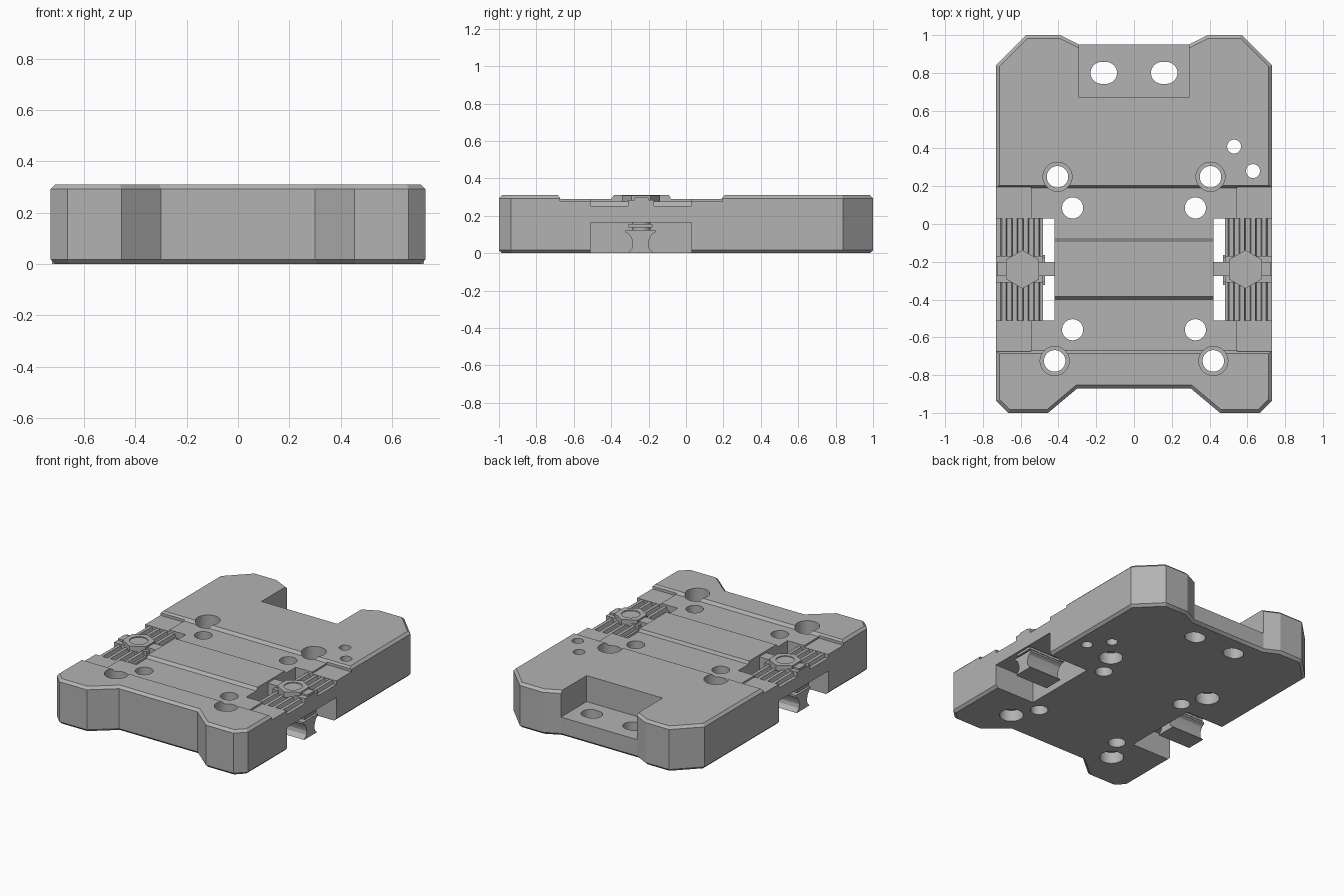
import bpy, bmesh, math
from mathutils import Matrix

cube = bpy.data.objects.get("Cube")
if cube:
    bpy.data.objects.remove(cube, do_unlink=True)

grey = bpy.data.materials.new("machined_grey")
grey.use_nodes = True
grey.diffuse_color = (0.45, 0.45, 0.45, 1)
grey.node_tree.nodes["Principled BSDF"].inputs["Base Color"].default_value = (0.45, 0.45, 0.45, 1)


def add(name, bm):
    bmesh.ops.recalc_face_normals(bm, faces=bm.faces)
    mesh = bpy.data.meshes.new(name)
    bm.to_mesh(mesh)
    bm.free()
    mesh.materials.append(grey)
    ob = bpy.data.objects.new(name, mesh)
    bpy.context.collection.objects.link(ob)
    return ob


def prism(points, lo, hi, axis="z"):
    """Extrude a profile: xy points along z, yz points along x, or xz points along y."""
    place = {"z": lambda a, b, t: (a, b, t),
             "x": lambda a, b, t: (t, a, b),
             "y": lambda a, b, t: (a, t, b)}[axis]
    bm = bmesh.new()
    low = [bm.verts.new(place(a, b, lo)) for a, b in points]
    high = [bm.verts.new(place(a, b, hi)) for a, b in points]
    bm.faces.new(low)
    bm.faces.new(high)
    n = len(points)
    for i in range(n):
        j = (i + 1) % n
        bm.faces.new((low[i], low[j], high[j], high[i]))
    return bm


def box(x0, x1, y0, y1, z0, z1):
    return prism([(x0, y0), (x1, y0), (x1, y1), (x0, y1)], z0, z1)


def ring(x, y, r, n=40, stretch=0, turn=0):
    pts = []
    for i in range(n):
        a = turn + math.tau * (i + 0.5) / n
        c = math.cos(a)
        pts.append((x + r * c + math.copysign(stretch, c), y + r * math.sin(a)))
    return pts


def cut(target, bm):
    cutter = add("cutter", bm)
    cutter.hide_render = True
    mod = target.modifiers.new("cut", "BOOLEAN")
    mod.operation = "DIFFERENCE"
    mod.solver = "EXACT"
    mod.object = cutter
    bpy.context.view_layer.objects.active = target
    bpy.ops.object.modifier_apply(modifier=mod.name)
    bpy.data.objects.remove(cutter, do_unlink=True)


TOP = 0.31
# Chamfered plate outline, mirrored from its left half
half = [(0.30, -0.87), (0.455, -1), (0.665, -1), (0.73, -0.935),
        (0.73, 0.84), (0.57, 1), (0.39, 1), (0.29, 0.95)]
bm = prism(half + [(-x, y) for x, y in reversed(half)], 0, TOP)
rims = [e for e in bm.edges if abs(e.verts[0].co.z - e.verts[1].co.z) < 1e-5]
bmesh.ops.recalc_face_normals(bm, faces=bm.faces)
bmesh.ops.bevel(bm, geom=rims, offset=0.017, segments=1, affect="EDGES")
plate = add("base_plate", bm)

# Shallow bands across the top, leaving a raised strip between them
cut(plate, prism([(-0.70, 0.33), (-0.67, 0.29), (-0.40, 0.29), (-0.37, 0.33)], -0.8, 0.8, "x"))
cut(plate, prism([(-0.10, 0.33), (-0.08, 0.29), (0.19, 0.29), (0.22, 0.33)], -0.8, 0.8, "x"))

# Back pocket with two oval slots
cut(plate, box(-0.29, 0.29, 0.67, 1.1, 0.13, 0.4))

for s in (-1, 1):
    cut(plate, prism(ring(s * 0.16, 0.80, 0.058, stretch=0.012), -0.1, 0.4))
    # Counterbored mounting holes
    for x, y in ((0.405, 0.25), (0.42, -0.725)):
        cut(plate, prism(ring(s * x, y, 0.057), -0.1, 0.5))
        cut(plate, prism(ring(s * x, y, 0.077), 0.2, 0.5))
        cut(plate, prism(ring(s * x, y, 0.077), -0.1, 0.08))
    # Plain holes
    for y in (0.085, -0.56):
        cut(plate, prism(ring(s * 0.325, y, 0.056), -0.1, 0.5))

    def side(x0, x1, y0, y1, z0, z1):
        a, b = sorted((s * x0, s * x1))
        return box(a, b, y0, y1, z0, z1)

    # Side opening below, cable beds above
    cut(plate, side(0.42, 0.8, -0.51, 0.03, -0.1, 0.163))
    for y0, y1, inner0, inner1 in ((-0.51, -0.31, -0.51, -0.275), (-0.17, 0.03, -0.20, 0.03)):
        cut(plate, side(0.42, 0.8, y0, y1, 0.252, 0.5))
        cut(plate, side(0.42, 0.482, inner0, inner1, 0.1, 0.5))
    # Lowered corner pads
    cut(plate, side(0.545, 0.8, -0.675, -0.5, 0.278, 0.5))
    cut(plate, side(0.545, 0.8, 0.02, 0.195, 0.278, 0.5))
    # Bolt seat
    cut(plate, side(0.42, 0.8, -0.33, -0.15, 0.285, 0.5))

# Small holes on one side
for x, y in ((0.53, 0.41), (0.63, 0.28)):
    cut(plate, prism(ring(x, y, 0.037, 28), -0.1, 0.5))

for s, word in ((-1, "right"), (1, "left")):
    # Gripping ribs along the cable beds
    for k, (y0, y1) in enumerate(((-0.51, -0.31), (-0.17, 0.03))):
        for i in range(4):
            c = s * (0.515 + 0.058 * i)
            rib = [(c - 0.02, 0.245), (c + 0.02, 0.245), (c + 0.011, 0.276), (c - 0.011, 0.276)]
            add(f"{word}_rib_{k}_{i}", prism(rib, y0, y1, "y"))

    # Cross bar, hexagonal bolt head and shank
    x0, x1 = sorted((s * 0.42, s * 0.725))
    add(word + "_cross_bar", box(x0, x1, -0.275, -0.20, 0.27, 0.297))
    head = add(word + "_bolt_head", prism(ring(s * 0.59, -0.24, 0.102, 6), 0.27, 0.308))
    cut(head, prism(ring(s * 0.59, -0.24, 0.058, 32), 0.302, 0.4))
    add(word + "_bolt_shank", prism(ring(s * 0.59, -0.24, 0.05, 24), 0.1, 0.29))

    # Washer bar and waisted clamp jaw under the side opening
    x0, x1 = sorted((s * 0.47, s * 0.725))
    add(word + "_washer_bar", box(x0, x1, -0.307, -0.178, 0.138, 0.155))
    waist = [(0.08, 0.125), (0.08, 0.112), (0.06, 0.10), (0.047, 0.075),
             (0.042, 0.05), (0.046, 0.025), (0.07, 0.0)]
    jaw = [(-0.243 + w, z) for w, z in waist] + [(-0.243 - w, z) for w, z in reversed(waist)]
    add(word + "_clamp_jaw", prism(jaw, x0, x1, "x"))

# Smooth the round walls, keep machined edges sharp
for ob in bpy.context.scene.objects:
    ob.select_set(ob.type == "MESH")
bpy.context.view_layer.objects.active = plate
bpy.ops.object.shade_smooth_by_angle(angle=math.radians(20))
